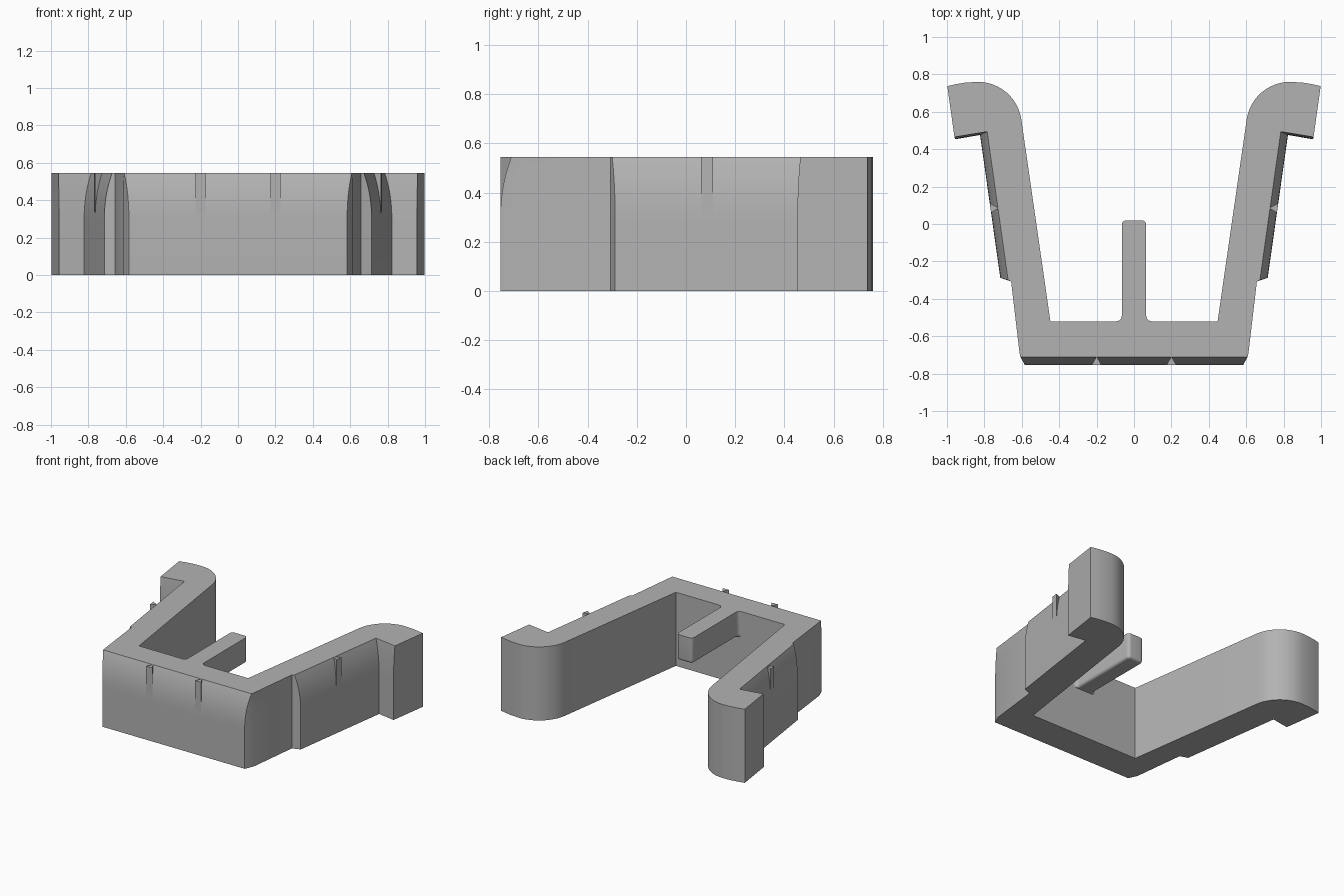
import bpy, bmesh, math

if "Cube" in bpy.data.objects:
    bpy.data.objects.remove(bpy.data.objects["Cube"])

H = 0.545          # overall height
Z0 = 0.28          # where the outer walls start to curve inward

gray = bpy.data.materials.new("plain gray")
gray.diffuse_color = (0.45, 0.45, 0.45, 1)
gray.use_nodes = True
gray.node_tree.nodes["Principled BSDF"].inputs["Base Color"].default_value = gray.diffuse_color


def finish(name, bm, angle=30):
    bmesh.ops.recalc_face_normals(bm, faces=bm.faces)
    me = bpy.data.meshes.new(name)
    bm.to_mesh(me)
    bm.free()
    ob = bpy.data.objects.new(name, me)
    bpy.context.collection.objects.link(ob)
    me.materials.append(gray)
    bpy.context.view_layer.objects.active = ob
    ob.select_set(True)
    bpy.ops.object.shade_smooth_by_angle(angle=math.radians(angle))
    ob.select_set(False)
    return ob


def loft(name, rings):
    """Skin a stack of (z, outline) rings and cap both ends."""
    bm = bmesh.new()
    rows = [[bm.verts.new((x, y, z)) for x, y in pts] for z, pts in rings]
    n = len(rows[0])
    for a, b in zip(rows, rows[1:]):
        for i in range(n):
            j = (i + 1) % n
            bm.faces.new((a[i], a[j], b[j], b[i]))
    bm.faces.new(rows[0][::-1])
    bm.faces.new(rows[-1])
    return finish(name, bm)


# Right half of the clip outline: x, y, inward shift of x and y at the top
half = [
    (0.583, -0.755, 0.025, 0.045),    # front corner
    (0.612, -0.69, 0, 0),
    (0.657, -0.307, 0, 0),            # step out to the pad
    (0.715, -0.288, -0.042, -0.012),
    (0.823, 0.476, -0.038, 0.018),    # inside corner of the hook
    (0.957, 0.453, 0.003, 0.012),
    (0.998, 0.737, 0, 0),             # hook tip
]
# Gentle outer end, then the round shoulder of the hook
half += [(0.95, 0.748, 0, 0), (0.90, 0.756, 0, 0)]
for i in range(13):
    a = math.radians(90 + 82 * i / 12)
    half.append((0.835 + 0.235 * math.cos(a), 0.525 + 0.235 * math.sin(a), 0, 0))
half.append((0.447, -0.52, 0, 0))     # inside corner of the cradle


def outline(t):
    right = [(x + dx * t, y + dy * t) for x, y, dx, dy in half]
    return right + [(-x, y) for x, y in right[::-1]]


rings = [(0, outline(0))]
for i in range(13):
    s = i / 12
    rings.append((Z0 + (H - Z0) * s, outline(s ** 2.3)))
loft("clip_body", rings)

# Central tongue with filleted root and rounded end
tongue = [(0.095, -0.53), (0.095, -0.52)]
for i in range(1, 6):
    a = math.radians(90 * i / 5)
    tongue.append((0.095 - 0.03 * math.sin(a), -0.49 - 0.03 * math.cos(a)))
for i in range(6):
    a = math.radians(90 * i / 5)
    tongue.append((0.04 + 0.025 * math.cos(a), -0.005 + 0.025 * math.sin(a)))
tongue += [(-x, y) for x, y in tongue[::-1]]


def tongue_ring(inset):
    return [(x - math.copysign(inset, x), min(y, 0.02 - inset)) for x, y in tongue]


R = 0.02
under = []
for i in range(5):
    a = math.radians(90 * i / 4)
    under.append((0.355 + R * (1 - math.sin(a)), tongue_ring(R * (1 - math.cos(a)))))
loft("tongue", under[::-1] + [(H, tongue_ring(0))])


# Small wedge ribs standing flush with the lower wall
def rib(name, apex, base_a, base_b):
    pts = [apex, base_a, base_b]
    loft(name, [(0.27, pts), (H, pts)])


for side, s in (("right", 1), ("left", -1)):
    rib("front_rib_" + side, (s * 0.2, -0.708), (s * 0.2 - 0.026, -0.754), (s * 0.2 + 0.026, -0.754))
    rib("side_rib_" + side, (s * 0.722, 0.086), (s * 0.764, 0.06), (s * 0.771, 0.11))
